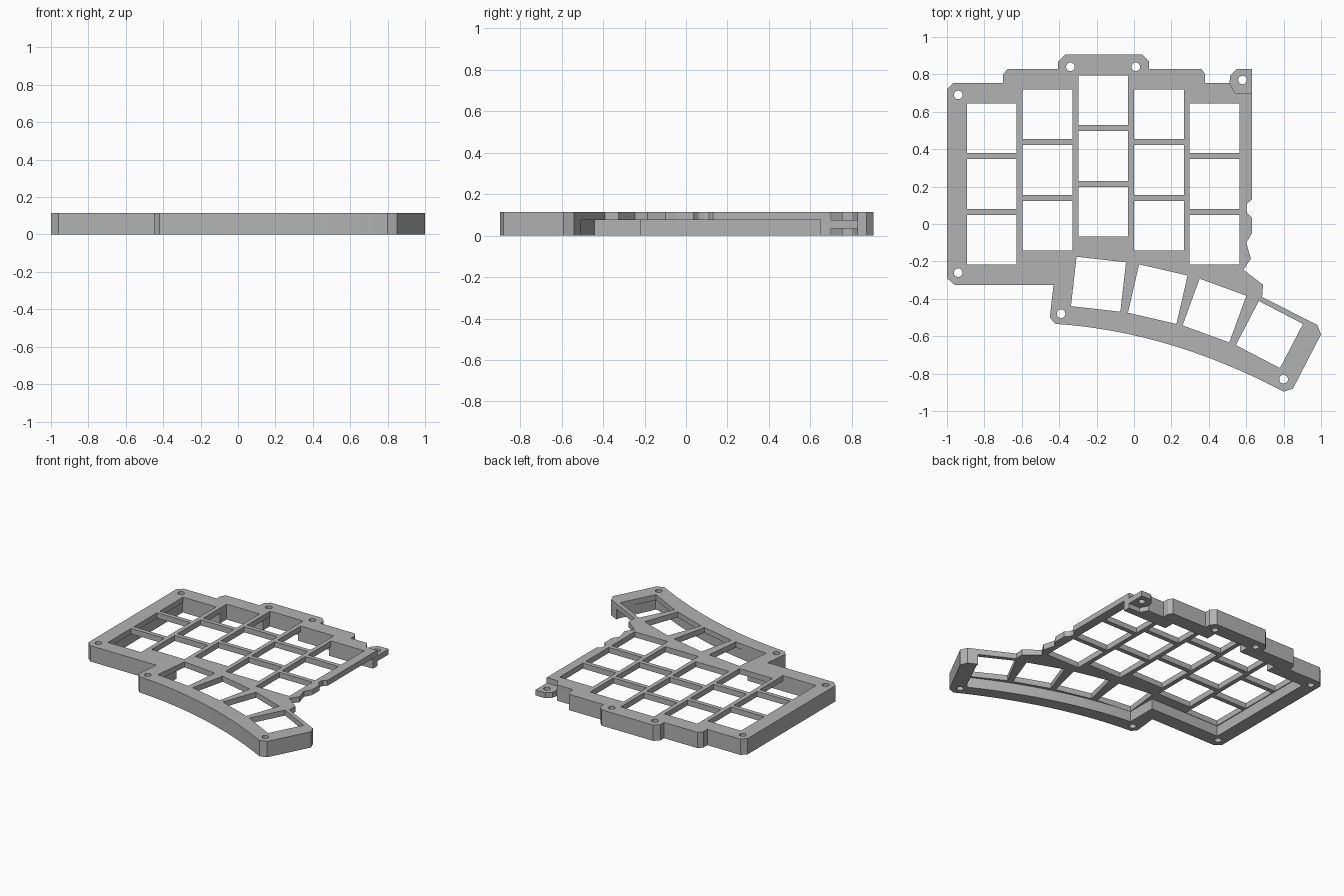
import bpy
import bmesh
from math import cos, sin, radians, tau

cube = bpy.data.objects.get("Cube")
if cube:
    bpy.data.objects.remove(cube)

TOP, PLATE_BOTTOM, TAB_BOTTOM = 0.115, 0.075, 0.035
KEY, PITCH = 0.266, 0.298

grey = bpy.data.materials.new("mid_grey")
grey.use_nodes = True
grey.diffuse_color = (0.45, 0.45, 0.45, 1)
grey.node_tree.nodes["Principled BSDF"].inputs["Base Color"].default_value = grey.diffuse_color


def solid(name, loops, z0, z1):
    """Extrude nested flat loops (outline plus holes) into a closed mesh."""
    curve = bpy.data.curves.new(name, "CURVE")
    curve.dimensions = "2D"
    curve.fill_mode = "BOTH"
    curve.extrude = (z1 - z0) / 2
    for loop in loops:
        spline = curve.splines.new("POLY")
        spline.points.add(len(loop) - 1)
        for point, (x, y) in zip(spline.points, loop):
            point.co = (x, y, 0, 1)
        spline.use_cyclic_u = True
    temp = bpy.data.objects.new(name + "_profile", curve)
    bpy.context.collection.objects.link(temp)
    graph = bpy.context.evaluated_depsgraph_get()
    mesh = bpy.data.meshes.new_from_object(temp.evaluated_get(graph))
    bpy.data.objects.remove(temp)
    bm = bmesh.new()
    bm.from_mesh(mesh)
    bmesh.ops.remove_doubles(bm, verts=bm.verts, dist=0.0001)
    bmesh.ops.translate(bm, verts=bm.verts, vec=(0, 0, (z0 + z1) / 2))
    bmesh.ops.recalc_face_normals(bm, faces=bm.faces)
    for face in bm.faces:
        face.smooth = False
    bm.to_mesh(mesh)
    bm.free()
    mesh.materials.clear()
    mesh.materials.append(grey)
    obj = bpy.data.objects.new(name, mesh)
    bpy.context.collection.objects.link(obj)
    return obj


def key_hole(cx, cy, angle=0):
    c, s, h = cos(radians(angle)), sin(radians(angle)), KEY / 2
    return [(cx + x * c - y * s, cy + x * s + y * c)
            for x, y in ((-h, -h), (h, -h), (h, h), (-h, h))]


def screw_hole(cx, cy, r=0.023, n=24):
    return [(cx + r * cos(tau * i / n), cy + r * sin(tau * i / n)) for i in range(n)]


def front_arc(x0, x1, offset=0, n=16):
    xs = [x0 + (x1 - x0) * i / n for i in range(n + 1)]
    return [(x, offset - 0.595 - 0.225 * x - 0.19 * x * x) for x in xs]


# Case outline: stepped back edge, left side, curved thumb front, ragged right side
outline = [(.63, .70), (.54, .70), (.51, .755), (.38, .755), (.38, .80), (.36, .83),
           (.08, .83), (.08, .87), (.045, .905), (-.37, .905), (-.405, .87), (-.405, .83),
           (-.675, .83), (-.70, .80), (-.70, .755), (-.965, .755), (-1, .72),
           (-1, -.29), (-.96, -.325), (-.43, -.325), (-.45, -.50)]
outline += front_arc(-.42, .80)
outline += [(.85, -.88), (1, -.59), (.98, -.54), (.685, -.39), (.69, -.325), (.585, -.245),
            (.625, -.185), (.60, -.10), (.63, -.05), (.63, .035), (.605, .06), (.60, .085),
            (.605, .11), (.63, .13)]

# Key openings: five staggered columns of three, and a fan of four for the thumb
holes = []
for col, back in enumerate((.645, .72, .795, .72, .645)):
    for row in range(3):
        holes.append(key_hole(-.761 + col * PITCH, back - KEY / 2 - row * PITCH))
for cx, cy, angle in ((-.19, -.322, -6.5), (.127, -.375, -13),
                      (.43, -.463, -20), (.724, -.591, -27.5)):
    holes.append(key_hole(cx, cy, angle))
for x, y in ((-.94, .69), (-.34, .84), (.01, .84), (-.94, -.26), (-.39, -.48), (.80, -.83)):
    holes.append(screw_hole(x, y))

case = solid("case_plate", [outline] + holes, 0, TOP)

# Underside pocket, open on the right, leaving a rim around the other sides
pocket = [(1.1, .65), (.275, .65), (.275, .725), (-.025, .725), (-.025, .80), (-.305, .80),
          (-.305, .725), (-.60, .725), (-.60, .65), (-.90, .65), (-.90, -.22), (-.34, -.22)]
pocket += front_arc(-.34, .77, .1)
pocket += [(.79, -.78), (.908, -.535), (.93, -.45), (1.1, -.40)]
cutter = solid("pocket_cutter", [pocket], -.1, PLATE_BOTTOM)
cutter.hide_render = True

cut = case.modifiers.new("pocket", "BOOLEAN")
cut.operation = "DIFFERENCE"
cut.solver = "EXACT"
cut.object = cutter
graph = bpy.context.evaluated_depsgraph_get()
case.data = bpy.data.meshes.new_from_object(case.evaluated_get(graph))
case.modifiers.clear()
bpy.data.objects.remove(cutter)

# Lowered screw tab at the back corner
tab = [(.63, .70), (.63, .83), (.55, .83), (.515, .795), (.51, .755), (.54, .70)]
solid("screw_tab", [tab, screw_hole(.58, .77)], TAB_BOTTOM, PLATE_BOTTOM)
